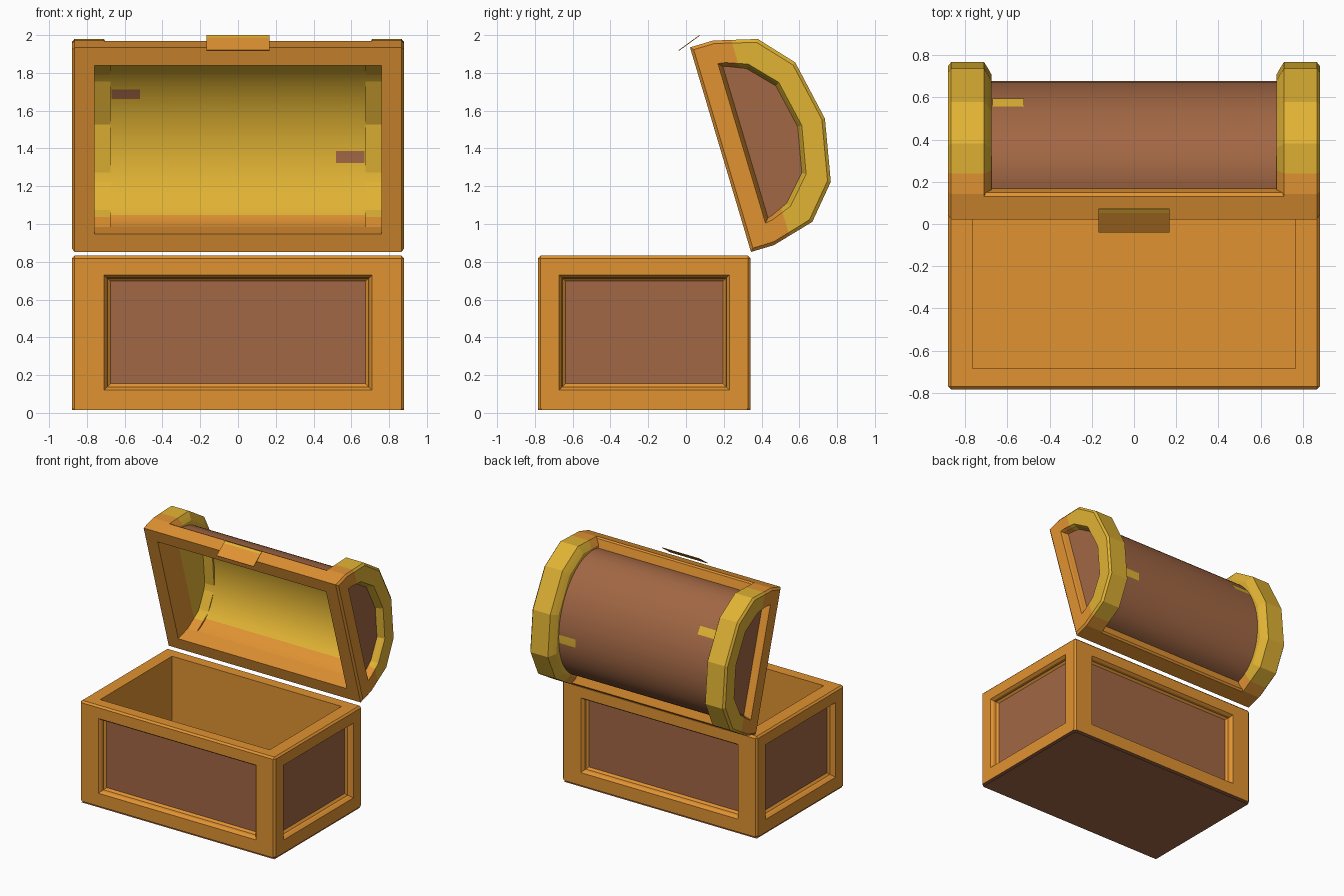
import bpy, bmesh, math

if "Cube" in bpy.data.objects:
    bpy.data.objects.remove(bpy.data.objects["Cube"])


def material(name, rgb):
    m = bpy.data.materials.new(name)
    m.diffuse_color = (*rgb, 1)
    m.use_nodes = True
    m.node_tree.nodes["Principled BSDF"].inputs["Base Color"].default_value = m.diffuse_color
    return m


MATS = [material("orange_wood_trim", (0.75, 0.29, 0.032)),
        material("brown_wood", (0.36, 0.135, 0.058)),
        material("gold_yellow", (0.75, 0.45, 0.034))]
ORANGE, BROWN, GOLD = 0, 1, 2
HINGE, OPEN = (0, 0.344, 0.852), math.radians(-73.4)


def finish(name, bm, lid=False, smooth=False, mirror=False, recalc=True):
    if recalc:
        bmesh.ops.recalc_face_normals(bm, faces=bm.faces)
    me = bpy.data.meshes.new(name)
    bm.to_mesh(me)
    bm.free()
    for m in MATS:
        me.materials.append(m)
    ob = bpy.data.objects.new(name, me)
    bpy.context.collection.objects.link(ob)
    if lid:                                   # lid parts swing on the hinge
        ob.location, ob.rotation_euler = HINGE, (OPEN, 0, 0)
    if mirror:
        ob.modifiers.new("mirror", 'MIRROR')
    if smooth:
        for p in me.polygons:
            p.use_smooth = True
    return ob


def loft(bm, loops, closed=True, mat=ORANGE, cap_start=None, cap_end=None):
    rows = [[bm.verts.new(p) for p in lp] for lp in loops]
    n = len(rows[0])
    for a, b in zip(rows, rows[1:]):
        for i in range(n if closed else n - 1):
            j = (i + 1) % n
            bm.faces.new((a[i], a[j], b[j], b[i])).material_index = mat
    if cap_start is not None:
        bm.faces.new(rows[0]).material_index = cap_start
    if cap_end is not None:
        bm.faces.new(rows[-1]).material_index = cap_end


def split_colour(bm, height):
    """Trim is orange below the height and gold above it."""
    bmesh.ops.bisect_plane(bm, geom=bm.verts[:] + bm.edges[:] + bm.faces[:],
                           plane_co=(0, 0, height), plane_no=(0, 0, 1))
    for f in bm.faces:
        if f.material_index != BROWN:
            f.material_index = GOLD if f.calc_center_median().z > height else ORANGE


# ---------- chest body ----------
HX, HY, CY, Z0, Z1 = 0.88, 0.563, -0.221, 0.015, 0.832


def rect(hw, lo, hi, place):
    return [place(*p) for p in ((-hw, lo), (hw, lo), (hw, hi), (-hw, hi))]


bm = bmesh.new()
for half, depth, along_x in ((HX, HY, True), (HY, HX, False)):
    for s in (-1, 1):
        def at(d):
            if along_x:
                return lambda a, z: (a, CY + s * (depth - d), z)
            return lambda a, z: (s * (depth - d), CY + a, z)
        m = 0.17 if along_x else 0.112
        loft(bm, [rect(half, Z0, Z1, at(0)),
                  rect(half - m, 0.12, 0.73, at(0)),
                  rect(half - m - 0.015, 0.135, 0.715, at(0.02)),
                  rect(half - m - 0.018, 0.138, 0.712, at(0.04)),
                  rect(half - m - 0.035, 0.155, 0.697, at(0.055))], cap_end=BROWN)


def plan(hx, hy, z):
    return [(sx * hx, CY + sy * hy, z) for sx, sy in ((-1, -1), (1, -1), (1, 1), (-1, 1))]


loft(bm, [plan(HX, HY, Z1), plan(0.765, 0.463, Z1), plan(0.765, 0.463, 0.1)], cap_end=ORANGE)
bm.faces.new([bm.verts.new(p) for p in plan(HX, HY, Z0)]).material_index = BROWN
bmesh.ops.remove_doubles(bm, verts=bm.verts, dist=1e-4)
bmesh.ops.recalc_face_normals(bm, faces=bm.faces)


def on_corner(v):
    return abs(abs(v.co.x) - HX) < 1e-4 and abs(abs(v.co.y - CY) - HY) < 1e-4


edges = [e for e in bm.edges if all(on_corner(v) for v in e.verts)
         and not all(v.co.z < Z0 + 0.01 for v in e.verts)]
bmesh.ops.bevel(bm, geom=edges, offset=0.014, segments=1, affect='EDGES', material=-1)
finish("chest_body", bm)

# underside board
bm = bmesh.new()
f = bm.faces.new([bm.verts.new(p) for p in reversed(plan(HX - 0.01, HY - 0.01, 0))])
f.material_index = BROWN
finish("underside_board", bm, recalc=False)

# ---------- lid (local: u = distance from hinge along -y, w = up) ----------
MID = 0.565


def sym(half):
    return half + [(2 * MID - u, w) for u, w in reversed(half[:-1])]


OUTER = sym([(0, 0), (0, .127), (.06, .357), (.235, .511), (MID, .577)])
PANEL = sym([(.138, .13), (.145, .16), (.185, .26), (.32, .385), (MID, .435)])
INNER = sym([(.1, 0), (.1, .127), (.15, .29), (.29, .415), (MID, .47)])


def ring(x, target=PANEL, t=0.0):
    return [(x, -(a + (c - a) * t), b + (d - b) * t)
            for (a, b), (c, d) in zip(OUTER, target)]


# framed ends with recessed brown panels
bm = bmesh.new()
loft(bm, [ring(.76), ring(.866), ring(.88, t=.12), ring(.88, t=.9), ring(.86, t=.97),
          ring(.845, t=1), ring(.825, t=1.06)], cap_start=ORANGE, cap_end=BROWN)
split_colour(bm, 0.22)
finish("lid_end", bm, lid=True, mirror=True)

# raised arch bands beside the barrel
bm = bmesh.new()
loft(bm, [ring(.76), ring(.71), ring(.69, INNER, .3), ring(.675, INNER, .55),
          ring(.675, INNER, 1), ring(.76, INNER, 1)], closed=False)
split_colour(bm, 0.22)
finish("lid_band", bm, lid=True, mirror=True)

# front and back rails
for name, u0, u1 in (("lid_back_rail", 0, .1), ("lid_front_rail", 1.03, 1.13)):
    bm = bmesh.new()
    c = .012
    lo, hi = (u0 + c, u1) if u0 == 0 else (u0, u1 - c)
    sec = [(u0, 0), (u1, 0), (u1, .115), (hi, .13), (lo, .13), (u0, .115)]
    loft(bm, [[(x, -u, w) for u, w in sec] for x in (-.765, .765)],
         cap_start=ORANGE, cap_end=ORANGE)
    finish(name, bm, lid=True)


def barrel(name, x0, x1, a, b, t0, t1, n, mat, inward=False, split=None):
    bm = bmesh.new()
    arcs = [[(x, -(MID + a * math.cos(t)), .125 + b * math.sin(t))
             for t in (math.radians(t0 + (t1 - t0) * i / n) for i in range(n + 1))]
            for x in (x0, x1)]
    loft(bm, arcs, closed=False, mat=mat)
    if split:
        split_colour(bm, split)
    bm.normal_update()
    f = max(bm.faces, key=lambda q: q.calc_center_median().z)
    if (f.normal.z > 0) == inward:
        bmesh.ops.reverse_faces(bm, faces=bm.faces)
    finish(name, bm, lid=True, smooth=True, recalc=False)


# curved lid boards outside, lining inside
barrel("lid_barrel", -.7, .7, .485, .363, 0, 180, 28, BROWN)
barrel("lid_lining", -.76, .76, .468, .350, 0, 180, 28, ORANGE, True, .25)

# small contrasting patches on both sides of the barrel
for tag, x0, x1, mid in (("left", -.67, -.52, 68), ("right", .52, .67, 112)):
    barrel(tag + "_outer_patch", x0, x1, .489, .367, mid - 4, mid + 4, 2, GOLD)
    barrel(tag + "_inner_patch", x0, x1, .464, .346, mid - 4, mid + 4, 2, BROWN, True)

# latch plate on the lid front, with a gold upper strip
bm = bmesh.new()
sec = [(1.133, -.062), (1.171, .045), (1.178, .066), (1.174, .067), (1.167, .046), (1.129, -.061)]
loft(bm, [[(x, -u, w) for u, w in sec] for x in (-.167, .167)], cap_start=ORANGE, cap_end=ORANGE)
bmesh.ops.recalc_face_normals(bm, faces=bm.faces)
for f in bm.faces:
    if f.calc_center_median().z > .05 and f.normal.y < -.5:
        f.material_index = GOLD
finish("latch_plate", bm, lid=True)
